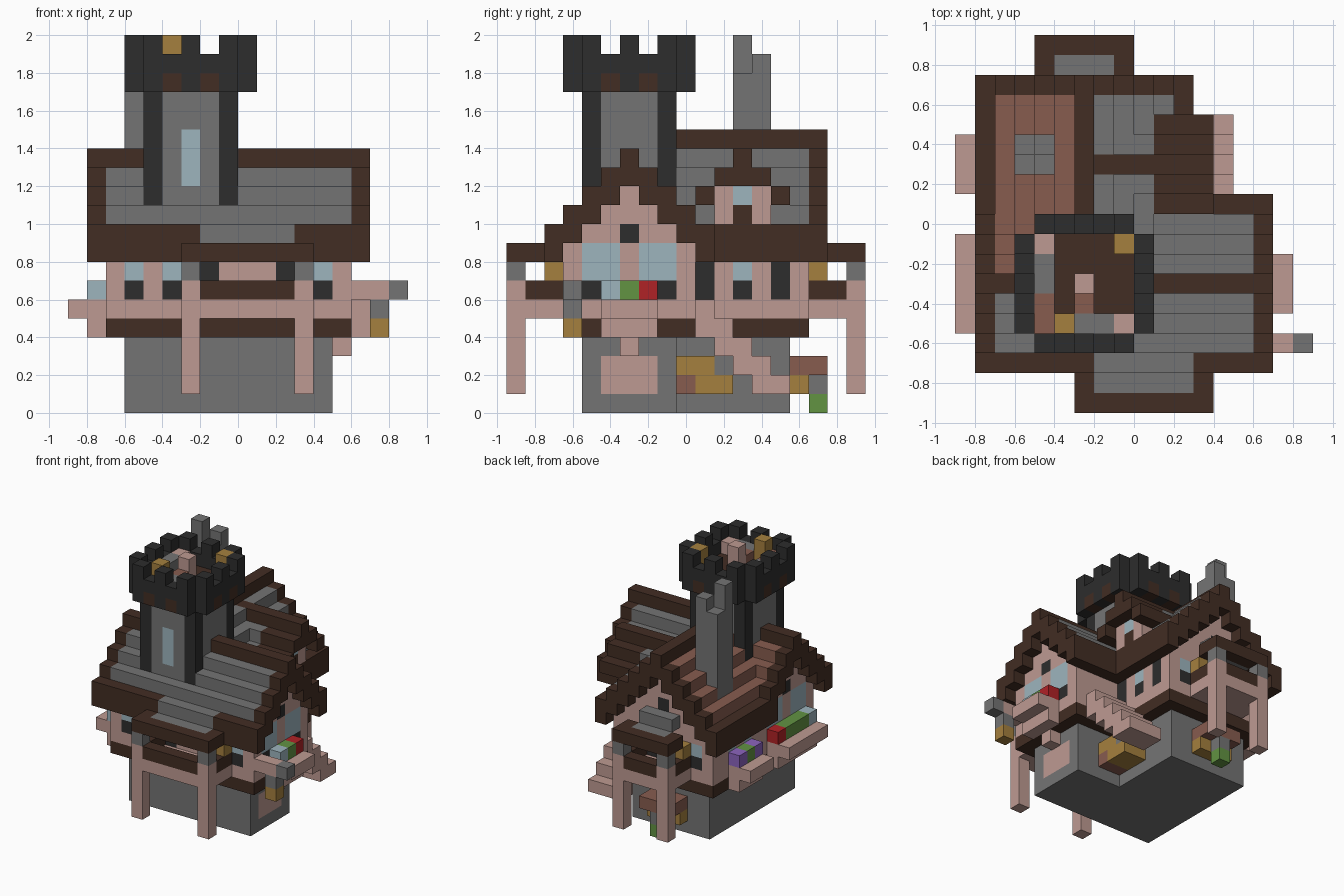
import bpy
import bmesh
from mathutils import Vector

if "Cube" in bpy.data.objects:
    bpy.data.objects.remove(bpy.data.objects["Cube"])

UNIT = 0.1
SRGB = {
    "dark_timber": (66, 45, 35), "pink_plaster": (190, 154, 146),
    "grey_stone": (116, 116, 116), "black_stone": (45, 45, 45),
    "red_tile": (135, 92, 79), "gold": (165, 128, 62),
    "pale_blue": (157, 181, 190), "leaf_green": (98, 147, 66),
    "flower_red": (176, 34, 38), "flower_purple": (140, 100, 190),
}
TIMBER, PINK, GREY, BLACK, TILE, GOLD, BLUE, GREEN, RED, PURPLE = SRGB


def linear(value):
    value /= 255
    return value / 12.92 if value < 0.04045 else ((value + 0.055) / 1.055) ** 2.4


def make_material(name, rgb):
    colour = tuple(linear(channel) for channel in rgb) + (1.0,)
    material = bpy.data.materials.new(name)
    material.use_nodes = True
    material.diffuse_color = colour
    material.node_tree.nodes["Principled BSDF"].inputs["Base Color"].default_value = colour
    return material


MATERIALS = {name: make_material(name, rgb) for name, rgb in SRGB.items()}
blocks = {}


def span(limits):
    return range(*limits) if isinstance(limits, tuple) else (limits,)


def fill(part, colour, xs, ys, zs):
    """Fill a box of unit blocks; later boxes replace earlier ones."""
    for x in span(xs):
        for y in span(ys):
            for z in span(zs):
                blocks[x, y, z] = (part, colour)


# L-shaped stone base with a side door
fill("stone_base", GREY, (-6, 5), (-5, 0), (0, 4))
fill("stone_base", GREY, (-6, 1), (0, 6), (0, 4))
fill("side_door", PINK, 4, (-4, -1), (1, 3))

# Upper floor: main house and rear wing, with gables following the roofs
for part, xs, ys in (("main_walls", (-7, 6), (-6, 1)), ("wing_walls", (-7, 2), (1, 7))):
    fill(part, TIMBER, xs, ys, 4)
    fill(part, PINK, xs, ys, (5, 9))
for k in range(4):
    fill("main_walls", PINK, (-7, 6), (-3 - k, -2 + k), (9, 12 - k))
for k in range(5):
    fill("wing_walls", PINK, (-3 - k, -2 + k), (0, 7), (9, 13 - k))


# Windows with a dark lower panel, and dark door frames
def window(x, y, top=8):
    fill("windows", BLUE, x, y, (7, top))
    fill("window_panels", BLACK, x, y, 6)


for x in (-6, -4, 4):
    window(x, -6)
for x in (-2, 2):
    fill("front_door_frame", BLACK, x, -6, (6, 8))
for x in (-7, 5):
    for y in (-5, -4, -2, -1):
        window(x, y, 9)
    fill("gable_vents", BLACK, x, -3, 9)
window(1, 3)
for y in (1, 5):
    fill("wing_door_frame", BLACK, 1, y, (6, 8))
for y in (2, 4):
    window(-7, y)
for x in (-6, 0):
    window(x, 6)
for x in (-4, -2):
    fill("back_door_frame", BLACK, x, 6, (6, 8))
fill("gable_vents", BLACK, -3, 6, 10)

# Main roof: stepped slopes with timber ridge, eaves and gable trim
for k in range(5):
    for side in (-1, 1):
        row = -3 + side * k
        fill("main_roof", TIMBER, (-8, 7), row, (12 - k, 14 - k))
        if 0 < k < 4:
            fill("main_roof", GREY, (-7, 6), row, 13 - k)
        if side > 0 and k > 0:
            fill("main_roof", TILE, (-7, -3), row, 13 - k)

# Wing roof: tiled on the left slope, grey on the right
for k in range(6):
    for side, colour in ((-1, TILE), (1, GREY)):
        row = -3 + side * k
        fill("wing_roof", TIMBER, row, (0, 8), (13 - k, 15 - k))
        if 0 < k < 5:
            fill("wing_roof", colour, row, (0, 7), 14 - k)

# Dormer on the right slope of the wing
fill("dormer_wall", PINK, (0, 3), (2, 5), (10, 12))
fill("dormer_window", BLUE, 2, 3, 11)
fill("dormer_sill", TIMBER, 2, 3, 10)
fill("dormer_roof", TIMBER, (-2, 4), 3, (12, 14))
for y, z in ((2, 12), (4, 12), (1, 11), (5, 11)):
    fill("dormer_roof", GREY, 0, y, z)
    fill("dormer_roof", TIMBER, (1, 4), y, z)

# Chimney with two uneven pots
fill("chimney", GREY, (-6, -4), (3, 5), (9, 18))
fill("chimney", GREY, -6, 3, (18, 20))
fill("chimney", GREY, -5, 4, 18)

# Tower shaft with dark corner columns and a tall window
fill("tower_shaft", GREY, (-5, 0), (-5, 0), (9, 17))
for x in (-5, -1):
    for y in (-5, -1):
        fill("tower_columns", BLACK, x, y, (9, 17))
fill("tower_window", BLUE, -3, -5, (12, 15))

# Battlements: four parapet walls around the tower floor
fill("tower_floor", TIMBER, (-5, 0), (-5, 0), (17, 18))
for n in range(-5, 0):
    merlon = n % 2 == 1
    for x, y in ((n, -6), (n, 0), (-6, n), (0, n)):
        fill("battlements", BLACK, x, y, (17, 20 if merlon else 19))
        if not merlon:
            fill("parapet_beams", TIMBER, x, y, 17)

# Goods stored on the tower
for x, y, colour, top in ((-5, -1, PINK, 19), (-1, -1, GOLD, 20), (-5, -2, GREY, 19),
                          (-5, -3, GREY, 19), (-5, -4, TILE, 19), (-5, -5, TILE, 19),
                          (-4, -5, GOLD, 20), (-3, -5, GREY, 19), (-2, -5, GREY, 19),
                          (-1, -5, PINK, 19), (-3, -3, PINK, 20), (-3, -4, TILE, 19)):
    fill("tower_goods", colour, x, y, (18, top))
# Parapet shifted outwards so that the floor stays five blocks wide
for (x, y, z), cell in list(blocks.items()):
    if cell[0] in ("battlements", "parapet_beams") and (x == 0 or y == 0):
        del blocks[x, y, z]
        if x == 0:
            blocks[x, y, z] = cell
        else:
            blocks[x, y, z] = cell


# Porch with posts, deck, rails, lanterns and a flat roof
def porch(name, left, right, side):
    for y in (7, 8, 9):
        fill(name + "_deck", PINK, (left, right), side * y, 5)
    for x in (left, right - 1):
        fill(name + "_posts", PINK, x, side * 9, (1, 7))
        fill(name + "_posts", GREY, x, side * 9, 7)
        fill(name + "_lanterns", GOLD, x, side * 7, 7)
        for y in (7, 8):
            fill(name + "_rails", TIMBER, x, side * y, 6)
    fill(name + "_rails", TIMBER, (left + 1, right - 1), side * 9, 6)
    for y in (8, 9):
        fill(name + "_roof", TIMBER, (left, right), side * y, 8)
    fill(name + "_roof", GREY, (left + 1, right - 1), side * 8, 8)
    fill(name + "_roof", GREY, (left + 1, right - 1), side * 7, 9)


porch("front_porch", -3, 4, -1)
porch("back_porch", -5, 0, 1)

# Flower ledges on both sides
fill("right_ledge", PINK, (6, 8), (-4, -1), 5)
fill("right_ledge", PINK, 6, (-4, -1), 4)
fill("right_ledge", PINK, 5, -3, 3)
for start, end in ((-5, 0), (2, 5)):
    fill("left_ledge", PINK, (-9, -7), (start, end), 5)
    fill("left_ledge", PINK, -8, (start, end), 4)
for x, start, row in ((6, -4, (BLUE, GREEN, RED)), (-8, 2, (PURPLE, GREEN, PURPLE)),
                      (-8, -5, (BLUE, GREEN, GREEN, GREEN, RED))):
    for offset, colour in enumerate(row):
        fill("flower_pots", colour, x, start + offset, 6)

# Hanging lantern on the front corner
fill("lantern_arm", PINK, (6, 8), -6, 6)
fill("lantern_arm", GREY, 8, -6, 6)
fill("hanging_lantern", GREY, 7, -6, 5)
fill("hanging_lantern", GOLD, 7, -6, 4)

# Outside stair, crates beside it and a shelf at the back
for y, bottom, top in ((1, 4, 6), (2, 3, 5), (3, 2, 4), (4, 1, 3), (5, 1, 2)):
    fill("outside_stair", PINK, (2, 5), y, (bottom, top))
fill("crates", GOLD, (1, 3), (0, 3), (1, 3))
fill("crates", TILE, (1, 3), 0, 1)
fill("crates", GREY, (1, 3), 2, 2)
fill("back_shelf", TILE, (-4, -1), (6, 8), 2)
fill("back_shelf", GOLD, (-4, -1), 6, 1)
fill("back_shelf", GREY, -3, 7, 1)
fill("back_shelf", GREEN, -3, 7, 0)


# Turn each part into a mesh of its exposed faces
def build(part):
    cells = {pos: cell[1] for pos, cell in blocks.items() if cell[0] == part}
    colours = sorted(set(cells.values()))
    bm = bmesh.new()
    for pos, colour in cells.items():
        centre = Vector((pos[0] + 0.5, pos[1], pos[2] + 0.5))
        for axis in range(3):
            for sign in (-1, 1):
                n = Vector((0, 0, 0))
                n[axis] = sign
                if tuple(int(a + b) for a, b in zip(pos, n)) in blocks:
                    continue
                u = Vector((n.y, n.z, n.x))
                v = n.cross(u)
                corners = (n + u + v, n - u + v, n - u - v, n + u - v)
                face = bm.faces.new([bm.verts.new((centre + c / 2) * UNIT) for c in corners])
                face.material_index = colours.index(colour)
    bmesh.ops.remove_doubles(bm, verts=bm.verts, dist=UNIT / 100)
    bmesh.ops.dissolve_limit(bm, angle_limit=0.01, verts=bm.verts, edges=bm.edges, delimit={"MATERIAL"})
    mesh = bpy.data.meshes.new(part)
    bm.to_mesh(mesh)
    bm.free()
    for colour in colours:
        mesh.materials.append(MATERIALS[colour])
    bpy.context.collection.objects.link(bpy.data.objects.new(part, mesh))


for part in sorted({cell[0] for cell in blocks.values()}):
    build(part)
